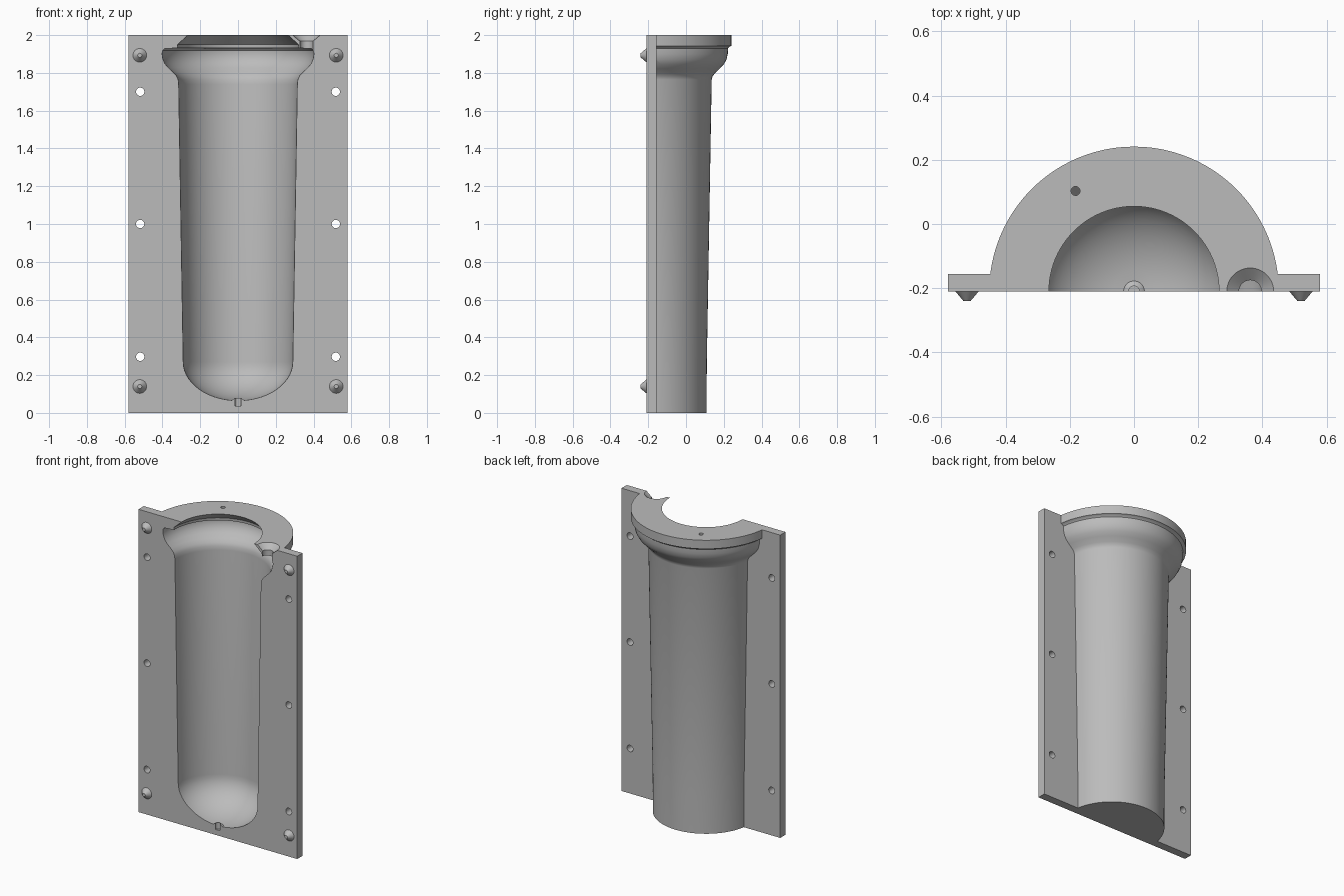
import bpy, bmesh, math
from mathutils import Matrix, Vector

AXIS_Y = -0.21      # parting plane, also the axis of the turned shapes

if "Cube" in bpy.data.objects:
    bpy.data.objects.remove(bpy.data.objects["Cube"])

grey = bpy.data.materials.new("mould_grey")
grey.use_nodes = True
GREY = (0.5, 0.5, 0.5, 1)
grey.diffuse_color = GREY
grey.node_tree.nodes["Principled BSDF"].inputs["Base Color"].default_value = GREY


def finish(name, bm):
    bmesh.ops.recalc_face_normals(bm, faces=bm.faces)
    mesh = bpy.data.meshes.new(name)
    bm.to_mesh(mesh)
    bm.free()
    mesh.materials.append(grey)
    obj = bpy.data.objects.new(name, mesh)
    bpy.context.collection.objects.link(obj)
    return obj


def lathe(name, profile, x=0, y=AXIS_Y, steps=96):
    """Closed solid turned about a vertical axis; profile is (radius, z), bottom to top."""
    bm = bmesh.new()
    rings = []
    for r, z in profile:
        rings.append([bm.verts.new((x + r * math.cos(a), y + r * math.sin(a), z))
                      for a in (2 * math.pi * i / steps for i in range(steps))])
    for low, high in zip(rings, rings[1:]):
        for i in range(steps):
            j = (i + 1) % steps
            bm.faces.new((low[i], low[j], high[j], high[i]))
    bm.faces.new(rings[0])
    bm.faces.new(rings[-1])
    return finish(name, bm)


def box(name, low, high):
    bm = bmesh.new()
    low, high = Vector(low), Vector(high)
    size = Matrix.Diagonal((*(high - low), 1))
    bmesh.ops.create_cube(bm, size=1, matrix=Matrix.Translation((low + high) / 2) @ size)
    return finish(name, bm)


def cone_y(name, x, z, y0, y1, r0, r1, steps=32):
    """Cone or cylinder along y, from y0 (radius r0) to y1 (radius r1)."""
    bm = bmesh.new()
    turn = Matrix.Rotation(math.radians(90), 4, "X")    # +z becomes -y
    place = Matrix.Translation((x, (y0 + y1) / 2, z)) @ turn
    bmesh.ops.create_cone(bm, cap_ends=True, segments=steps, radius1=r0, radius2=r1,
                          depth=y0 - y1, matrix=place)
    return finish(name, bm)


def combine(body, tool, operation):
    mod = body.modifiers.new("cut", "BOOLEAN")
    mod.operation, mod.solver, mod.object = operation, "EXACT", tool
    bpy.context.view_layer.objects.active = body
    bpy.ops.object.modifier_apply(modifier=mod.name)
    bpy.data.objects.remove(tool)


def smooth(obj, angle=28):
    bpy.ops.object.select_all(action="DESELECT")
    obj.select_set(True)
    bpy.context.view_layer.objects.active = obj
    bpy.ops.object.shade_smooth_by_angle(angle=math.radians(angle))


# Outer shell: tapered barrel, flared shoulder, groove and rim
body = lathe("mould_half", [
    (0.319, -0.05), (0.32, 0.25), (0.346, 1.765), (0.35, 1.78), (0.362, 1.797),
    (0.388, 1.822), (0.41, 1.845), (0.424, 1.87), (0.431, 1.9), (0.432, 1.93),
    (0.44, 1.938), (0.451, 1.943), (0.451, 2.05)])

# Flat clamping flange, then trim to the parting plane and flat ends
combine(body, box("flange", (-0.58, -0.4, -0.04), (0.58, -0.155, 2.04)), "UNION")
combine(body, box("trim", (-0.58, AXIS_Y, 0), (0.58, 0.5, 2)), "INTERSECT")

# Cavity: dimpled round base, tapered wall, shoulder and narrowing mouth
bowl = []
for i in range(1, 15):
    a = math.radians(90 * i / 14)
    bowl.append((0.29 * math.sin(a), 0.27 - 0.205 * math.cos(a)))
cavity = lathe("cavity", [(0.008, 0.08), (0.02, 0.077)] + bowl + [
    (0.314, 1.74), (0.317, 1.765), (0.326, 1.785), (0.345, 1.805), (0.37, 1.828),
    (0.388, 1.85), (0.398, 1.875), (0.402, 1.9), (0.4, 1.918), (0.39, 1.928),
    (0.322, 1.932), (0.32, 1.95), (0.265, 2.0), (0.21, 2.05)])
combine(body, cavity, "DIFFERENCE")

# Pouring funnel, air vent and small base pin hole
combine(body, lathe("funnel", [(0.035, 1.9), (0.035, 1.968), (0.073, 2.0), (0.133, 2.05)],
                    x=0.362, steps=48), "DIFFERENCE")
combine(body, lathe("vent", [(0.014, 1.9), (0.014, 2.05)], x=-0.182, y=0.103, steps=24),
        "DIFFERENCE")
combine(body, lathe("pin_hole", [(0.017, 0.036), (0.017, 0.1)], steps=24), "DIFFERENCE")

# Bolt holes through the flange
for side in (-1, 1):
    for z in (0.297, 1.0, 1.7):
        combine(body, cone_y("bolt_hole", side * 0.518, z, -0.1, -0.3, 0.022, 0.022),
                "DIFFERENCE")
smooth(body)

# Tapered locating pegs near the corners
for side, label in ((-1, "right"), (1, "left")):
    for z, level in ((0.14, "lower"), (1.893, "upper")):
        peg = cone_y(f"{level}_{label}_peg", side * 0.52, z, AXIS_Y + 0.002, -0.24,
                     0.038, 0.011)
        smooth(peg)
